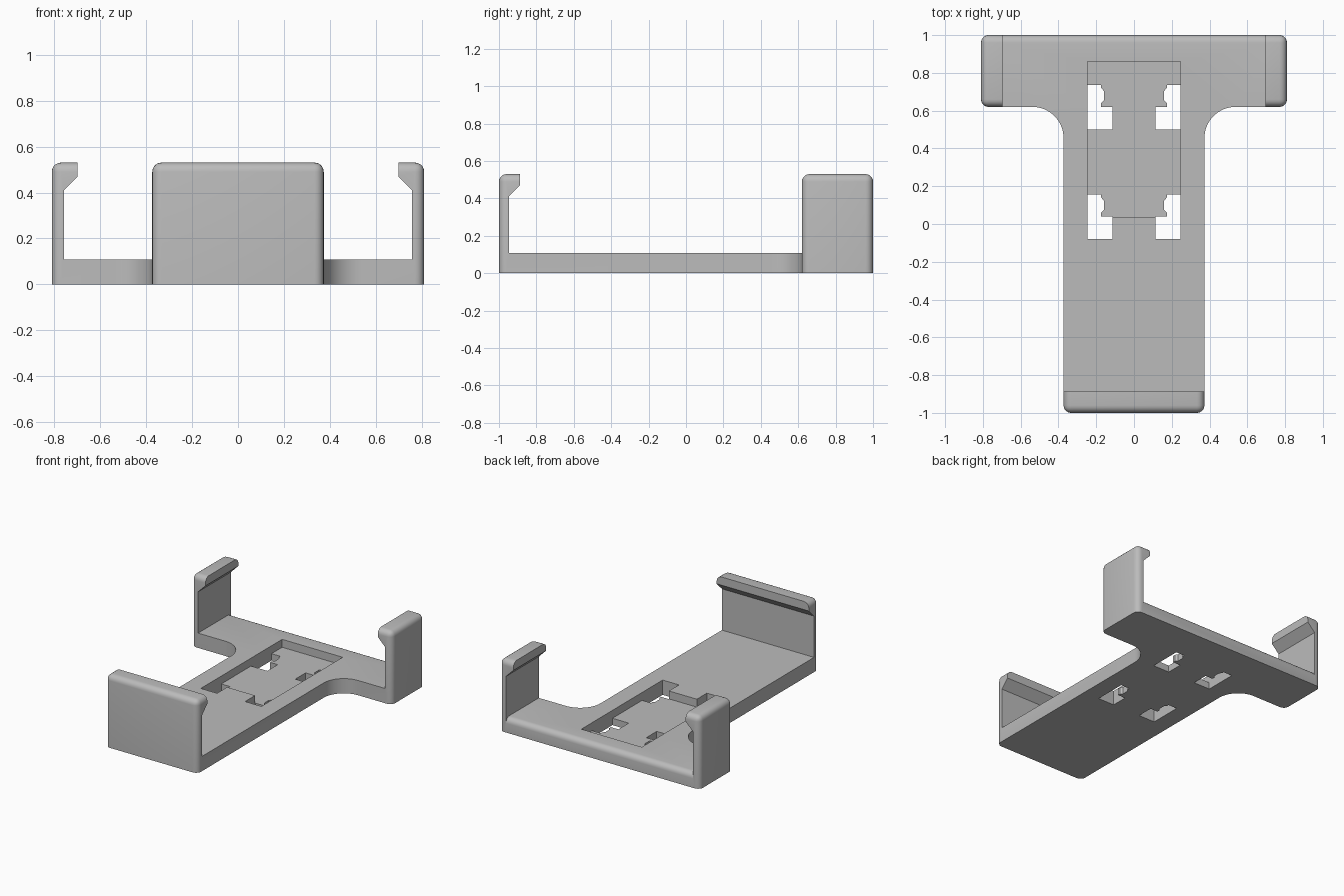
import bpy, bmesh, math
from mathutils import Vector

cube = bpy.data.objects.get("Cube")
if cube:
    bpy.data.objects.remove(cube, do_unlink=True)

HEIGHT, BASE, ROUND = 0.53, 0.108, 0.04
BAR_X, STEM_X = 0.81, 0.373
BAR_Y, FILLET = 0.62, 0.165
WALL, LIP = 0.053, 0.113          # clip wall thickness and lip reach
LIP_LOW, LIP_HIGH = 0.41, 0.47    # ends of the slope under each lip

grey = bpy.data.materials.new("Plain grey")
grey.use_nodes = True
colour = (0.5, 0.5, 0.5, 1)
grey.diffuse_color = colour
grey.node_tree.nodes["Principled BSDF"].inputs["Base Color"].default_value = colour


def prism(name, points, axis, low, high):
    """Extrude a 2D profile along an axis: x takes (y, z), y takes (x, z), z takes (x, y)."""
    def place(p, d):
        p = list(p)
        p.insert("xyz".index(axis), d)
        return Vector(p)
    bm = bmesh.new()
    face = bm.faces.new([bm.verts.new(place(p, low)) for p in points])
    new = bmesh.ops.extrude_face_region(bm, geom=[face])["geom"]
    shift = place((0, 0), high - low)
    bmesh.ops.translate(bm, vec=shift, verts=[v for v in new if isinstance(v, bmesh.types.BMVert)])
    bmesh.ops.recalc_face_normals(bm, faces=bm.faces)
    mesh = bpy.data.meshes.new(name)
    bm.to_mesh(mesh)
    bm.free()
    obj = bpy.data.objects.new(name, mesh)
    bpy.context.collection.objects.link(obj)
    mesh.materials.append(grey)
    return obj


def arc(cx, cy, r, start, end, steps):
    angles = [math.radians(start + (end - start) * i / steps) for i in range(steps + 1)]
    return [(cx + r * math.cos(a), cy + r * math.sin(a)) for a in angles]


def mirrored(points):
    return points + [(-x, y) for x, y in reversed(points)]


def cut(target, cutter):
    cutter.hide_render = True
    mod = target.modifiers.new("Cut", "BOOLEAN")
    mod.operation, mod.solver, mod.object = "DIFFERENCE", "EXACT", cutter
    bpy.context.view_layer.objects.active = target
    bpy.ops.object.modifier_apply(modifier=mod.name)
    bpy.data.objects.remove(cutter, do_unlink=True)


# Full-height T body with rounded top rim and outer corners
half = [(STEM_X, -1)]
half += arc(STEM_X + FILLET, BAR_Y - FILLET, FILLET, 180, 90, 16)
half += [(BAR_X, BAR_Y), (BAR_X, 1)]
body = prism("holder_body", mirrored(half), "z", 0, HEIGHT)
corners = [(STEM_X, -1), (BAR_X, BAR_Y), (BAR_X, 1)]


def rounded(edge):
    a, b = (v.co for v in edge.verts)
    if min(a.z, b.z) > HEIGHT - 0.01:
        return True
    upright = abs(a.z - b.z) > 0.1
    return upright and any(abs(abs(a.x) - x) + abs(a.y - y) < 0.01 for x, y in corners)


bm = bmesh.new()
bm.from_mesh(body.data)
bmesh.ops.bevel(bm, geom=[e for e in bm.edges if rounded(e)], offset=ROUND,
                segments=5, profile=0.5, affect="EDGES")
bm.to_mesh(body.data)
bm.free()

# Space between the side clips, leaving hooked lips
inner, lip = BAR_X - WALL, BAR_X - LIP
side = [(inner, BASE), (inner, LIP_LOW), (lip, LIP_HIGH), (lip, 0.7)]
cut(body, prism("side_clip_space", mirrored(side), "y", 0.4, 1.2))

# Space behind the front clip
inner, lip = WALL - 1, LIP - 1
front = [(0.5, BASE), (inner, BASE), (inner, LIP_LOW), (lip, LIP_HIGH), (lip, 0.7), (0.5, 0.7)]
cut(body, prism("front_clip_space", front, "x", -0.65, 0.65))

# Rounded rear edge of the base
rear = arc(1 - ROUND, BASE - ROUND, ROUND, 90, 0, 5)
rear += [(1.1, BASE - ROUND), (1.1, 0.2), (1 - ROUND, 0.2)]
cut(body, prism("rear_edge_round", rear, "x", WALL - BAR_X, BAR_X - WALL))

# Shallow mounting recess
POCKET = 0.245
cut(body, prism("mount_recess", mirrored([(POCKET, 0.036), (POCKET, 0.86)]), "z", 0.05, 0.3))

# Four notched slots through the floor
for sign in (-1, 1):
    for y in (-0.08, 0.5):
        slot = [(POCKET, 0), (0.113, 0), (0.113, 0.12), (0.174, 0.12), (0.174, 0.14),
                (0.16, 0.155), (0.16, 0.205), (0.174, 0.22), (0.174, 0.237), (POCKET, 0.237)]
        outline = [(sign * a, y + b) for a, b in slot]
        cut(body, prism("mount_slot", outline, "z", -0.1, 0.3))

# Smooth rounds, sharp edges
bpy.ops.object.select_all(action="DESELECT")
body.select_set(True)
bpy.context.view_layer.objects.active = body
bpy.ops.object.shade_smooth_by_angle(angle=math.radians(30))
